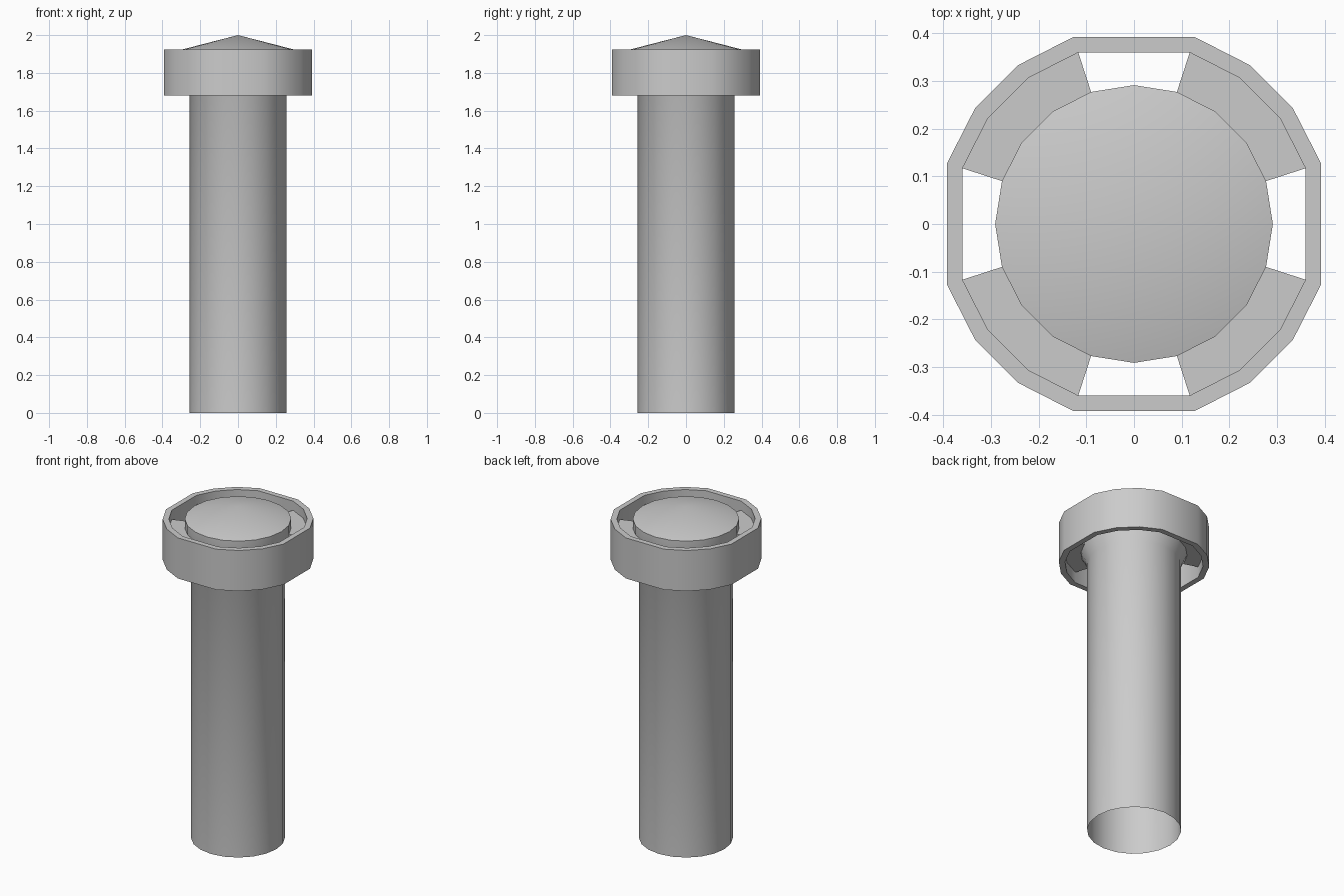
import bpy, bmesh, math

if "Cube" in bpy.data.objects:
    bpy.data.objects.remove(bpy.data.objects["Cube"])

STEP = math.radians(18)


def pt(r, i, z):
    return (r * math.cos(i * STEP), r * math.sin(i * STEP), z)


def finish(name, bm, fix_normals=True):
    if fix_normals:
        bmesh.ops.recalc_face_normals(bm, faces=bm.faces)
    me = bpy.data.meshes.new(name)
    bm.to_mesh(me)
    bm.free()
    ob = bpy.data.objects.new(name, me)
    bpy.context.collection.objects.link(ob)
    bpy.ops.object.select_all(action='DESELECT')
    ob.select_set(True)
    bpy.context.view_layer.objects.active = ob
    bpy.ops.object.shade_smooth_by_angle(angle=math.radians(30))
    ob.select_set(False)
    return ob


def sweep(name, profile, steps, closed):
    """Sweep an (r, z) section through the listed 18 degree steps.
    closed: the sweep is a full ring; otherwise the ends are capped."""
    bm = bmesh.new()
    loops = [[bm.verts.new(pt(r, i, z)) for r, z in profile] for i in steps]
    n = len(profile)
    for k in range(len(loops) if closed else len(loops) - 1):
        a, b = loops[k], loops[(k + 1) % len(loops)]
        for j in range(n):
            m = (j + 1) % n
            bm.faces.new((a[j], b[j], b[m], a[m]))
    if not closed:
        bm.faces.new(loops[0])
        bm.faces.new(loops[-1])
    return finish(name, bm)


# Hollow pipe, open at the bottom, flaring into a cone-topped head
bm = bmesh.new()
rings = [[bm.verts.new(pt(r, i, z)) for i in range(20)]
         for r, z in ((0.257, 0), (0.257, 1.68), (0.291, 1.75), (0.291, 1.925))]
tip = bm.verts.new((0, 0, 2))
for lo, hi in zip(rings, rings[1:]):
    for i in range(20):
        j = (i + 1) % 20
        bm.faces.new((lo[i], lo[j], hi[j], hi[i]))
for i in range(20):
    bm.faces.new((rings[-1][i], rings[-1][(i + 1) % 20], tip))
finish("vent_pipe", bm, fix_normals=False)

# Collar: 20 steps with the four axis corners left out, giving flat sides
sweep("collar", [(0.378, 1.68), (0.412, 1.68), (0.412, 1.925), (0.378, 1.925)],
      [i for i in range(20) if i % 5], True)

# Four brackets joining the head to the collar
for q in range(4):
    sweep(f"bracket_{q + 1}",
          [(0.291, 1.745), (0.378, 1.745), (0.378, 1.87), (0.291, 1.87)],
          range(5 * q + 1, 5 * q + 5), False)
